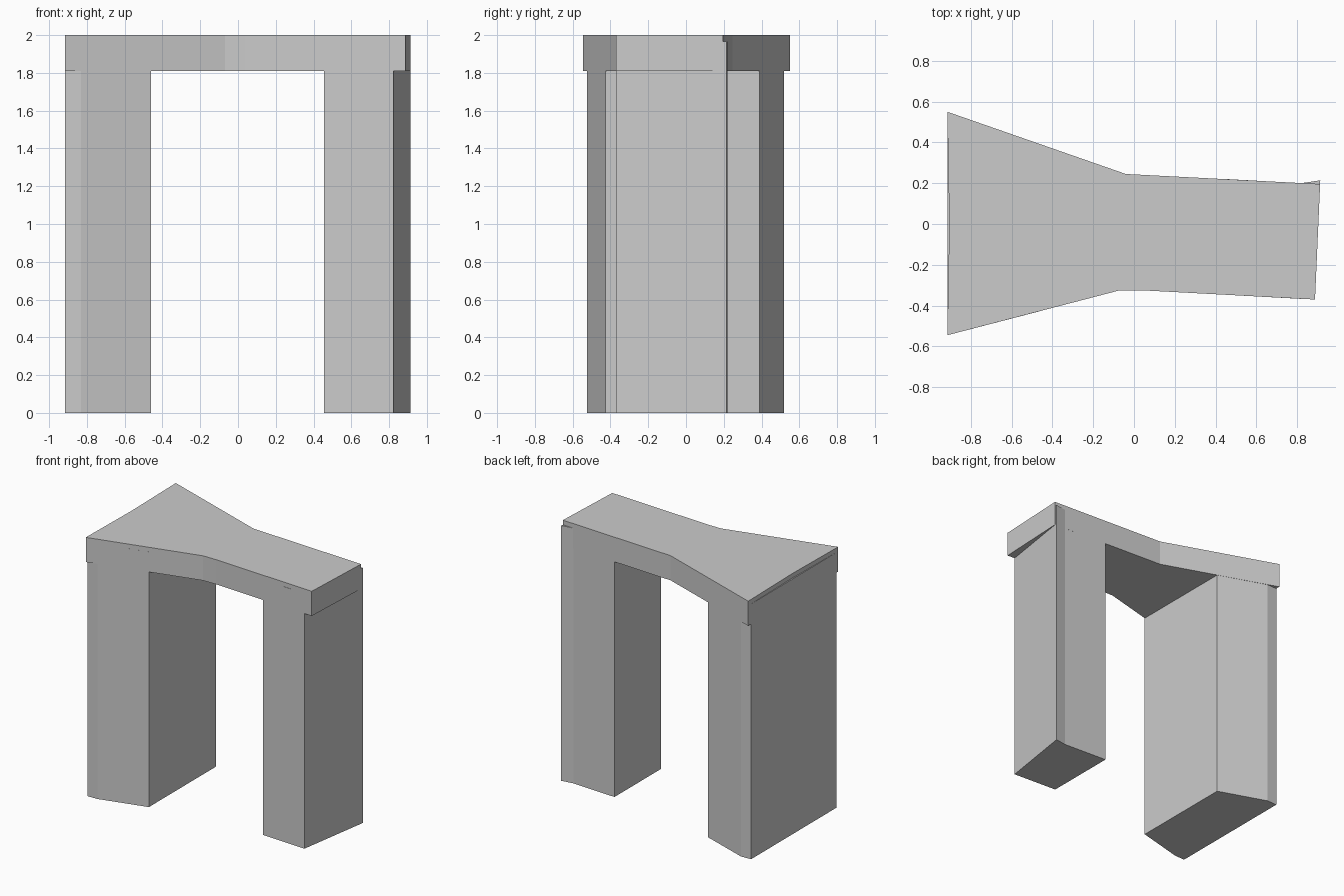
import bpy, bmesh

if "Cube" in bpy.data.objects:
    bpy.data.objects.remove(bpy.data.objects["Cube"])


def extrude_outline(name, outline, z0, z1):
    """Upright prism from a plan outline."""
    bm = bmesh.new()
    face = bm.faces.new([bm.verts.new((x, y, z0)) for x, y in outline])
    result = bmesh.ops.extrude_face_region(bm, geom=[face], use_keep_orig=True)
    for v in result["geom"]:
        if isinstance(v, bmesh.types.BMVert):
            v.co.z = z1
    bmesh.ops.recalc_face_normals(bm, faces=bm.faces)
    mesh = bpy.data.meshes.new(name)
    bm.to_mesh(mesh)
    bm.free()
    obj = bpy.data.objects.new(name, mesh)
    bpy.context.collection.objects.link(obj)
    return obj


# Flared stone slab across the top
extrude_outline("lintel", [
    (-0.915, -0.545), (-0.07, -0.325), (0.04, -0.325), (0.887, -0.37),
    (0.912, 0.196), (0.83, 0.2), (-0.04, 0.245), (-0.915, 0.55), (-0.905, 0.0),
], 1.81, 2.0)

# Uprights run up into the slab, just short of its top
extrude_outline("left_upright", [
    (-0.46, -0.427), (-0.83, -0.523), (-0.915, -0.525),
    (-0.915, 0.515), (-0.83, 0.518), (-0.46, 0.39),
], 0.0, 1.965)

extrude_outline("right_upright", [
    (0.455, -0.347), (0.823, -0.367), (0.913, 0.214),
    (0.82, 0.2), (0.455, 0.22),
], 0.0, 1.965)
